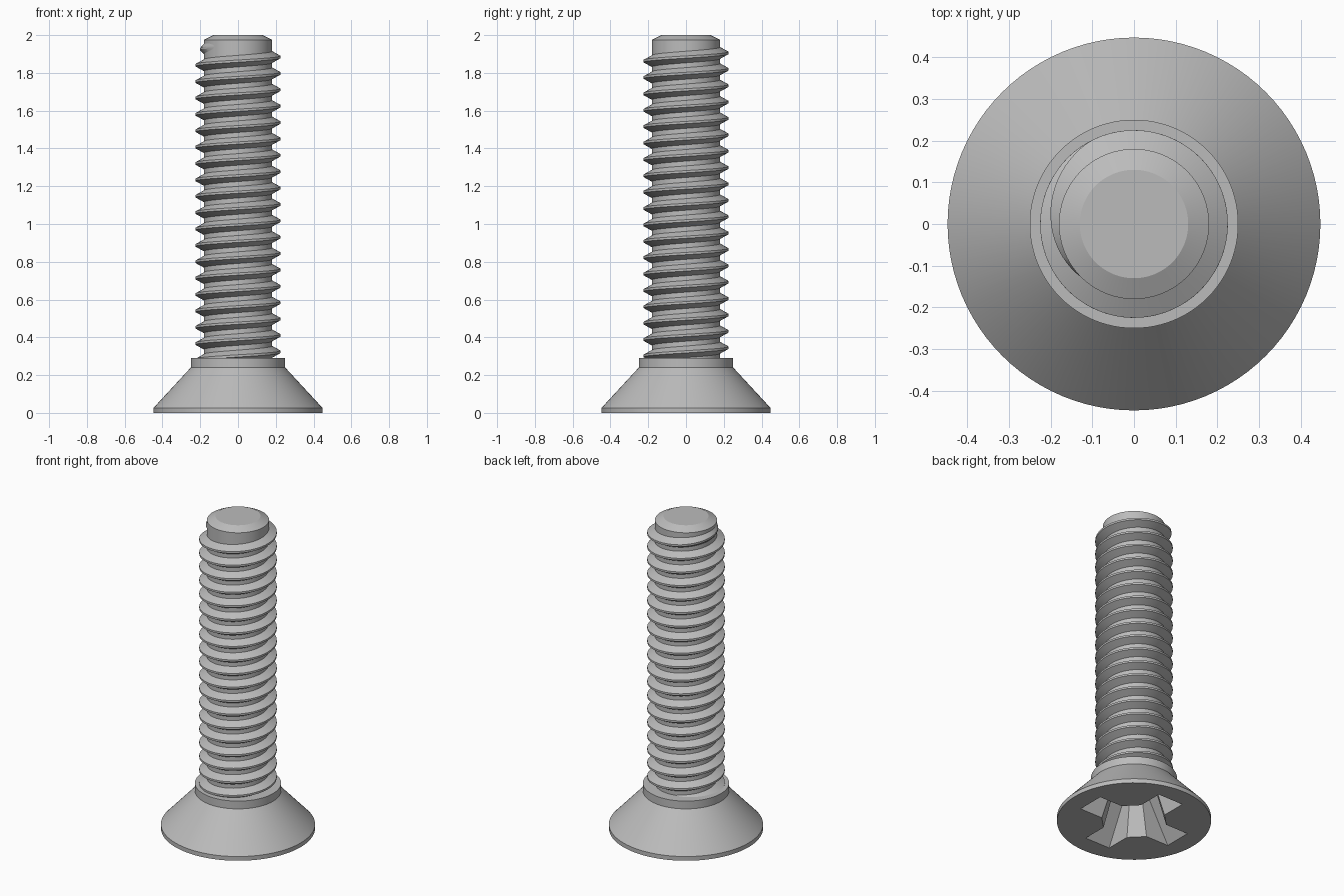
import bpy, bmesh
from math import sin, cos, tau, radians

if "Cube" in bpy.data.objects:
    bpy.data.objects.remove(bpy.data.objects["Cube"])

steel = bpy.data.materials.new("steel grey")
steel.use_nodes = True
grey = (0.5, 0.5, 0.5, 1)
steel.diffuse_color = grey
steel.node_tree.nodes["Principled BSDF"].inputs["Base Color"].default_value = grey

SEGMENTS = 96
CORE_RADIUS, CREST_RADIUS, PITCH = 0.18, 0.225, 0.0867


def finish(name, bm):
    bmesh.ops.recalc_face_normals(bm, faces=bm.faces)
    mesh = bpy.data.meshes.new(name)
    bm.to_mesh(mesh)
    bm.free()
    mesh.materials.append(steel)
    obj = bpy.data.objects.new(name, mesh)
    bpy.context.collection.objects.link(obj)
    return obj


def loft(name, rings):
    """Join equal closed rings of points and cap both ends."""
    bm = bmesh.new()
    loops = [[bm.verts.new(p) for p in ring] for ring in rings]
    n = len(loops[0])
    for a, b in zip(loops, loops[1:]):
        for i in range(n):
            j = (i + 1) % n
            bm.faces.new((a[i], a[j], b[j], b[i]))
    bm.faces.new(loops[0][::-1])
    bm.faces.new(loops[-1])
    return finish(name, bm)


def smooth(obj):
    bpy.ops.object.select_all(action="DESELECT")
    obj.select_set(True)
    bpy.context.view_layer.objects.active = obj
    bpy.ops.object.shade_smooth_by_angle(angle=radians(25))


# Countersunk head, collar and plain core with chamfered tip
profile = [(0.447, 0), (0.447, 0.027), (0.25, 0.24), (0.25, 0.29),
           (CORE_RADIUS, 0.29), (CORE_RADIUS, 1.975), (0.13, 2)]
body = loft("head_and_core", [
    [(r * cos(tau * i / SEGMENTS), r * sin(tau * i / SEGMENTS), z)
     for i in range(SEGMENTS)] for r, z in profile])


# Tapered cross recess in the underside of the head
def cross(length, width, corner, z):
    arm = [(length, -width), (length, width), (corner, width), (width, corner)]
    points = []
    for _ in range(4):
        points += [(x, y, z) for x, y in arm[:3]] + [(arm[3][0], arm[3][1], z)]
        arm = [(-y, x) for x, y in arm]
    return points


cutter = loft("recess_cutter", [cross(0.337, 0.09, 0.172, -0.01),
                                cross(0.14, 0.055, 0.10, 0.27)])
cutter.hide_render = True
cut = body.modifiers.new("recess", "BOOLEAN")
cut.operation, cut.solver, cut.object = "DIFFERENCE", "EXACT", cutter
smooth(body)
bpy.ops.object.modifier_apply(modifier="recess")
bpy.data.objects.remove(cutter)
smooth(body)

# Right-handed thread, starting inside the collar and fading out near the tip
TURN_STEPS = 72
LAST_CREST = 1.884
START, FADE, END = -18.7, 118 / 360, 235 / 360
steps = int((END - START) * TURN_STEPS)
rings = []
for s in range(steps + 1):
    turn = START + (END - START) * s / steps
    scale = min(1, (END - turn) / (END - FADE))
    z = LAST_CREST + turn * PITCH
    base = CORE_RADIUS - 0.006
    tip = base + 0.002 + (CREST_RADIUS - base - 0.002) * scale
    section = [(base, -0.034), (tip, -0.006), (tip, 0.006), (base, 0.034)]
    rings.append([(r * cos(tau * turn), r * sin(tau * turn), z + dz)
                  for r, dz in section])
smooth(loft("thread", rings))
